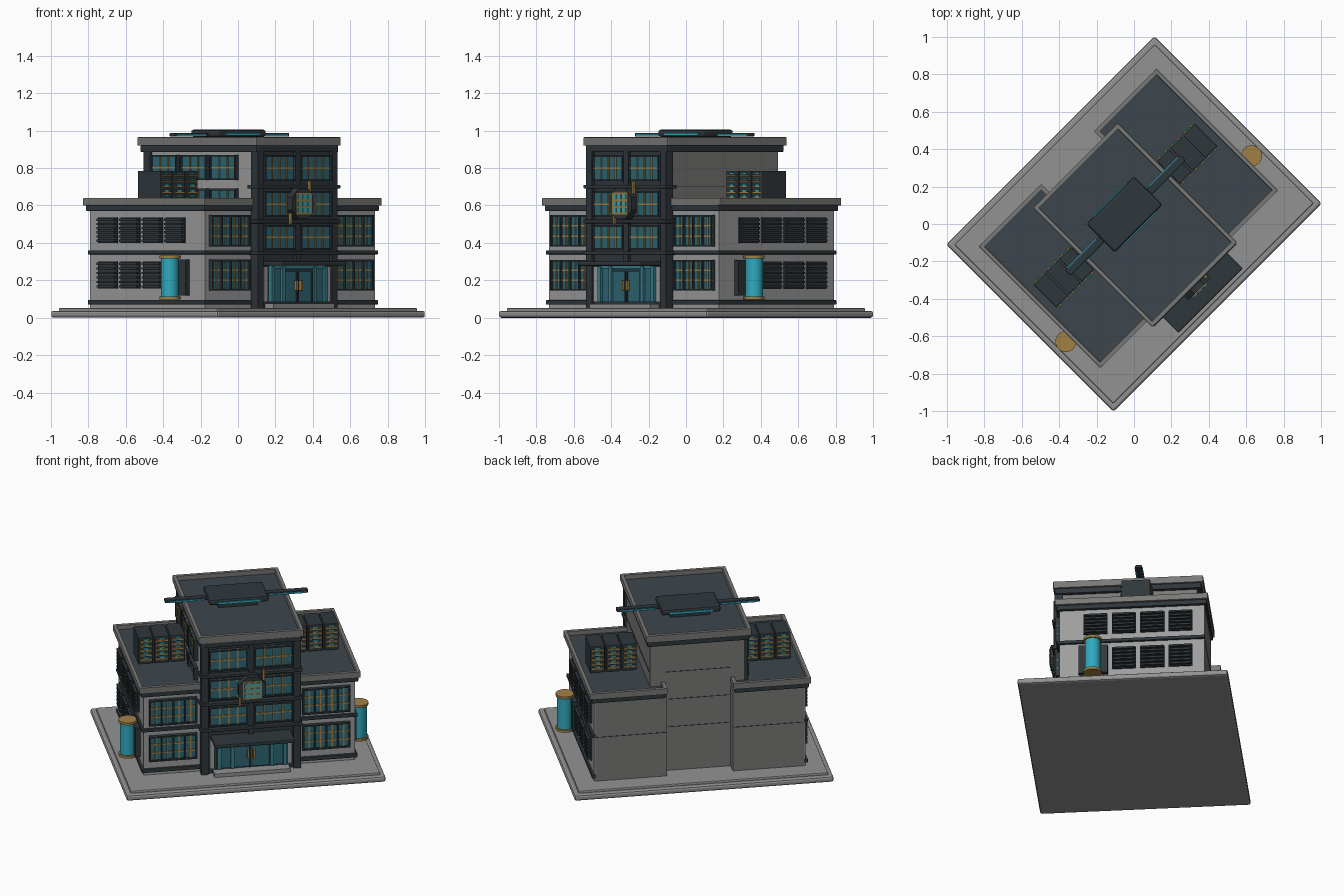
import bpy, bmesh, math
from mathutils import Matrix

if "Cube" in bpy.data.objects:
    bpy.data.objects.remove(bpy.data.objects["Cube"])

ROT = Matrix.Rotation(math.radians(45), 4, 'Z')   # building stands diagonally


def mat(name, rgb):
    m = bpy.data.materials.new(name)
    m.diffuse_color = (*rgb, 1)
    m.use_nodes = True
    m.node_tree.nodes["Principled BSDF"].inputs["Base Color"].default_value = m.diffuse_color
    return m


WALL = mat("light_wall", (0.34, 0.34, 0.345))
STONE = mat("mid_stone", (0.19, 0.19, 0.185))
PAVE = mat("paving", (0.29, 0.29, 0.29))
DARK = mat("dark_metal", (0.028, 0.038, 0.044))
ROOF = mat("slate_roof", (0.045, 0.062, 0.076))
GLASS = mat("teal_glass", (0.028, 0.14, 0.18))
TEAL = mat("teal_frame", (0.04, 0.22, 0.27))
GLOW = mat("bright_cyan", (0.03, 0.40, 0.52))
GOLD = mat("gold", (0.36, 0.22, 0.06))

parts = {}


def box(name, m, u0, u1, v0, v1, z0, z1):
    """Queue a box for a named part."""
    parts.setdefault(name, (m, []))[1].append((u0, u1, v0, v1, z0, z1))


def mbox(name, m, u0, u1, *r):
    """Box mirrored to both sides."""
    box(name, m, u0, u1, *r)
    box(name, m, -u1, -u0, *r)


def on_wall(face, off, name, m, s0, s1, d0, d1, z0, z1):
    """Box on a wall: s along it, d outward from it."""
    if face == 'front':
        box(name, m, s0, s1, off - d1, off - d0, z0, z1)
    elif face == 'left':
        box(name, m, -off - d1, -off - d0, s0, s1, z0, z1)
    else:
        box(name, m, off + d0, off + d1, s0, s1, z0, z1)


def window(face, off, part, s0, s1, z0, z1, panes, cols, rows):
    """Dark frame holding glass panes crossed by gold bars."""
    f, t = 0.009, 0.004
    w = (s1 - s0 - f) / panes
    for s in [s0 + i * w for i in range(panes + 1)]:
        on_wall(face, off, part + "_frames", DARK, s, s + f, 0, 0.025, z0, z1)
    for z in (z0, z1 - f):
        on_wall(face, off, part + "_frames", DARK, s0, s1, 0, 0.024, z, z + f)
    on_wall(face, off, part + "_glass", GLASS, s0 + t, s1 - t, 0, 0.012, z0 + t, z1 - t)
    for p in range(panes):
        for i in range(1, cols + 1):
            s = s0 + f + p * w + (w - f) * i / (cols + 1)
            on_wall(face, off, part + "_bars", GOLD, s - t, s + t, 0.01, 0.018, z0, z1)
    for j in range(1, rows + 1):
        z = z0 + (z1 - z0) * j / (rows + 1)
        on_wall(face, off, part + "_bars", GOLD, s0, s1, 0.01, 0.017, z - t, z + t)


def finish(bm, name, m, bevel=0, smooth=False):
    bm.transform(ROT)
    me = bpy.data.meshes.new(name)
    bm.to_mesh(me)
    bm.free()
    me.materials.append(m)
    ob = bpy.data.objects.new(name, me)
    bpy.context.collection.objects.link(ob)
    if bevel:
        b = ob.modifiers.new("bevel", 'BEVEL')
        b.width, b.segments = bevel, 2
    if smooth:
        bpy.context.view_layer.objects.active = ob
        ob.select_set(True)
        bpy.ops.object.shade_smooth_by_angle()
        ob.select_set(False)


def cylinder(name, m, r, depth, matrix, n=24, smooth=True):
    bm = bmesh.new()
    bmesh.ops.create_cone(bm, cap_ends=True, segments=n, radius1=r, radius2=r,
                          depth=depth, matrix=matrix)
    finish(bm, name, m, 0, smooth)


# Stepped base
box("base_slab", PAVE, -.787, .787, -.632, .632, 0, .037)
box("base_step", PAVE, -.757, .757, -.6, .6, .03, .052)

# Main volumes: two wings and the tower, with light cladding
mbox("wing_body", STONE, .20, .635, -.385, .48, .05, .58)
box("tower_body", STONE, -.29, .29, -.42, .405, .05, .90)
mbox("wing_front_cladding", WALL, .29, .64, -.392, -.38, .05, .575)
mbox("wing_side_cladding", WALL, .63, .642, -.392, .476, .05, .575)
box("tower_side_cladding", WALL, -.296, -.28, -.40, .40, .60, .89)
box("tower_front_cladding", DARK, -.29, .29, -.435, -.41, .05, .89)

# Wing roofs with trim and parapets
mbox("wing_trim", DARK, .21, .66, -.408, .493, .57, .602)
mbox("wing_roof", ROOF, .21, .655, -.40, .485, .60, .612)
mbox("wing_parapet", STONE, .65, .672, -.417, .502, .60, .64)
mbox("wing_parapet_ends", STONE, .29, .655, -.417, -.395, .60, .639)
mbox("wing_parapet_ends", STONE, .20, .655, .48, .502, .60, .639)
mbox("wing_parapet_returns", STONE, .20, .222, .40, .49, .60, .638)

# Tower roof with trim and parapet
box("tower_trim", DARK, -.31, .31, -.45, .43, .885, .922)
box("tower_roof", ROOF, -.305, .305, -.445, .425, .92, .935)
mbox("tower_parapet", STONE, .298, .32, -.458, .442, .92, .965)
box("tower_parapet_ends", STONE, -.31, .31, -.458, -.436, .92, .964)
box("tower_parapet_ends", STONE, -.31, .31, .42, .442, .92, .964)

# Ledges wrapping the wing fronts and sides
for z0, z1, d in ((.07, .095, .016), (.338, .36, .016)):
    mbox("wing_ledges", DARK, .27, .64 + d, -.39 - d, -.38, z0, z1)
    mbox("wing_ledges", DARK, .63, .64 + d, -.39, .482, z0, z1)

# Thin panel seams on the plain walls
for z in (.338, .52, .70):
    box("wall_seams", DARK, -.2, .2, .404, .407, z, z + .004)
    box("wall_seams", DARK, .289, .292, -.40, .40, z, z + .004)
mbox("wall_seams", DARK, .202, .63, .479, .482, .338, .342)

# Tower front: corner pillars, centre post, ledges
mbox("tower_pillars", DARK, .258, .302, -.452, -.40, .05, .89)
box("tower_pillars", DARK, -.016, .016, -.455, -.42, .30, .89)
for z in (.335, .505, .69):
    box("tower_ledges", DARK, -.312, .312, -.465, -.38, z, z + .02)
for z0, z1 in ((.365, .495), (.54, .675), (.73, .868)):
    for a in (-.254, .018):
        window('front', -.435, "tower_window", a, a + .236, z0, z1, 1, 3, 1)

# Wing front windows and tower left side windows
for z0, z1 in ((.145, .31), (.38, .548)):
    for a in (-.61, .32):
        window('front', -.392, "wing_window", a, a + .29, z0, z1, 4, 1, 2)
for c in (.247, .022, -.20):
    window('left', .296, "tower_side_window", c - .1, c + .1, .735, .87, 1, 2, 1)
    window('left', .296, "tower_side_window", c - .1, c + .1, .60, .69, 1, 2, 0)
box("tower_side_corner", DARK, -.305, -.28, .355, .41, .60, .89)

# Louvred shutters on the wing sides
for face in ('left', 'right'):
    for z0, z1 in ((.155, .30), (.40, .535)):
        for c in (.336, .166, -.004, -.174):
            on_wall(face, .642, "shutter_panels", DARK, c - .072, c + .072, 0, .01, z0, z1)
            for i in range(6):
                z = z0 + (z1 - z0) * (i + .5) / 6
                on_wall(face, .642, "shutter_slats", DARK, c - .066, c + .066,
                        .008, .026, z - .006, z + .006)
    on_wall(face, .642, "tank_bracket", DARK, -.275, -.10, 0, .03, .12, .31)

# Glowing side cylinders with gold caps
for sx, side in ((-1, "left"), (1, "right")):
    for name, m, r, z, h in (("tube", GLOW, .047, .215, .21), ("tube_base", GOLD, .056, .105, .016),
                             ("tube_cap", GOLD, .056, .325, .016)):
        cylinder(side + "_" + name, m, r, h, Matrix.Translation((sx * .702, -.187, z)))

# Entrance: doors, side lights, handles and canopy
box("entrance_glass", GLASS, -.20, .20, -.447, -.43, .085, .275)
for s in (-.205, -.125, .115, .195):
    box("entrance_posts", TEAL, s, s + .022, -.462, -.43, .085, .275)
box("entrance_posts", TEAL, -.20, .21, -.456, -.43, .262, .278)
mbox("door_frames", DARK, .002, .008, -.455, -.44, .085, .255)
mbox("door_frames", DARK, .105, .113, -.455, -.44, .085, .255)
box("door_frames", DARK, -.113, .113, -.454, -.44, .248, .258)
mbox("door_handles", GOLD, .012, .024, -.468, -.45, .145, .20)
mbox("entrance_piers", WALL, .222, .25, -.448, -.43, .085, .275)
box("door_step", PAVE, -.23, .23, -.50, -.42, .05, .075)
box("canopy", DARK, -.243, .243, -.58, -.42, .278, .302)

# Octagonal emblem with gold grid and pipes
cylinder("emblem_plate", DARK, .09, .05, Matrix.Translation((0, -.47, .61))
         @ Matrix.Rotation(math.pi / 2, 4, 'X') @ Matrix.Rotation(math.pi / 8, 4, 'Z'), 8, False)
box("emblem_backing", GOLD, -.058, .058, -.500, -.49, .552, .668)
for i in (-1, 0, 1):
    for j in (-1, 0, 1):
        box("emblem_cells", GLOW, i * .036 - .012, i * .036 + .012, -.505, -.495,
            .61 + j * .036 - .012, .61 + j * .036 + .012)
box("emblem_pipes", GOLD, .065, .079, -.478, -.462, .66, .73)
box("emblem_pipes", GOLD, -.079, -.065, -.478, -.462, .50, .56)

# Rooftop cooling units: three boxes a side with louvred faces
for i in range(3):
    a = .325 + i * .097
    mbox("cooling_units", DARK, a, a + .09, -.022, .15, .61, .785)
    for j in range(5):
        z = .635 + j * .03
        for v in (-.03, .148):
            mbox("cooling_slats", GOLD, a + .01, a + .08, v, v + .01, z, z + .009)
            mbox("cooling_glow", GLOW, a + .03, a + .06, v + .002, v + .008, z + .01, z + .02)

# Roof beacon with cross bar and light strips
box("beacon_plinth", DARK, -.12, .12, 0, .14, .93, .97)
box("beacon_box", DARK, -.18, .18, -.035, .18, .966, 1.005)
box("beacon_strips", GLOW, -.13, .13, -.041, .186, .974, .988)
box("beacon_bar", DARK, -.435, .435, .045, .085, .968, .988)
mbox("bar_strips", GLOW, .20, .42, .041, .089, .970, .979)

BEVEL = {"base_slab": .012, "base_step": .006, "beacon_box": .012, "canopy": .006,
         "wing_trim": .006, "tower_trim": .006, "wing_ledges": .005, "tower_ledges": .005,
         "cooling_units": .005, "wing_parapet": .004, "tower_parapet": .004, "beacon_bar": .005}

for name, (m, boxes) in parts.items():
    bm = bmesh.new()
    for u0, u1, v0, v1, z0, z1 in boxes:
        mx = (Matrix.Translation(((u0 + u1) / 2, (v0 + v1) / 2, (z0 + z1) / 2))
              @ Matrix.Diagonal((u1 - u0, v1 - v0, z1 - z0, 1)))
        bmesh.ops.create_cube(bm, size=1, matrix=mx)
    finish(bm, name, m, BEVEL.get(name, 0))
